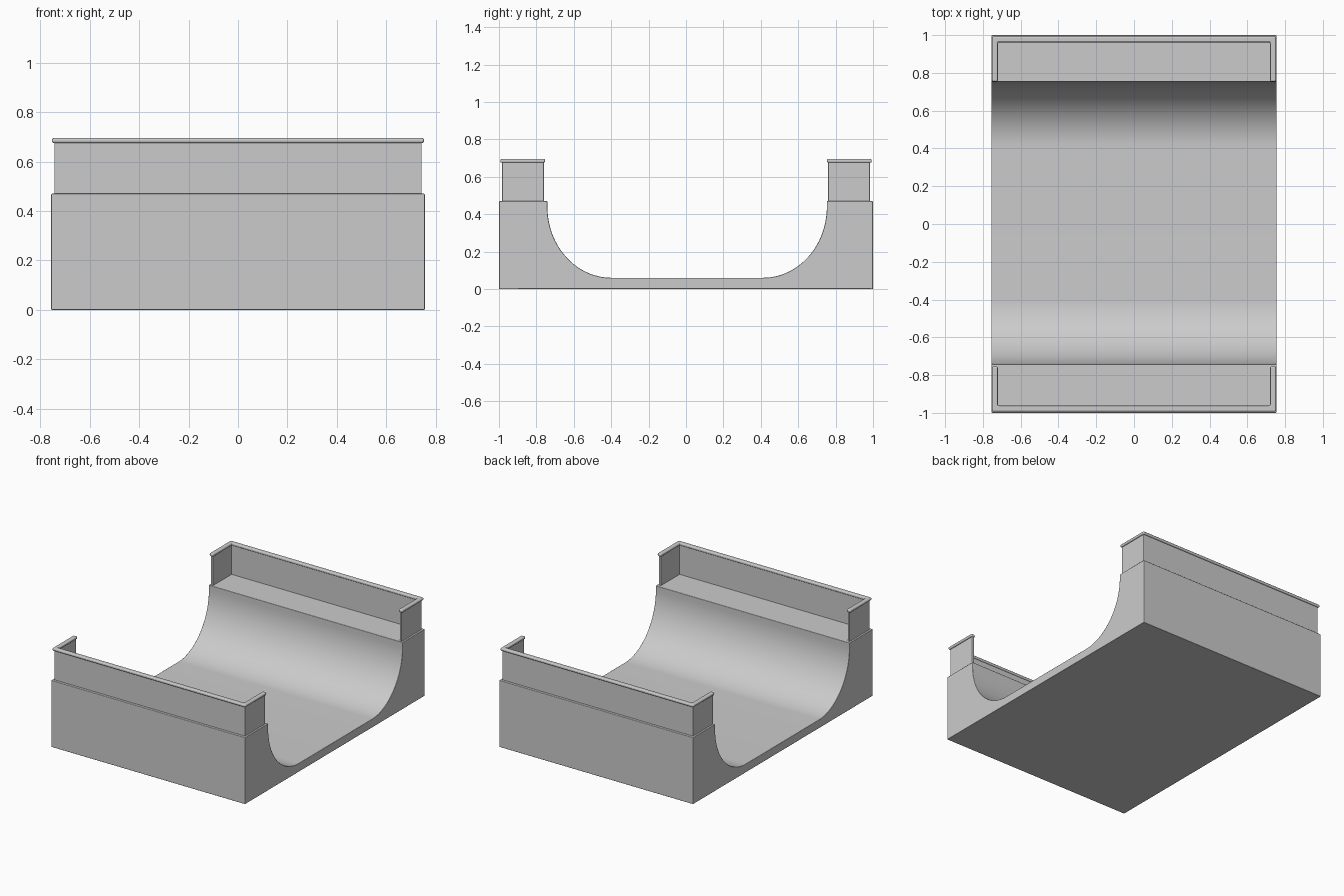
import bpy, bmesh, math
from mathutils import Vector

cube = bpy.data.objects.get("Cube")
if cube:
    bpy.data.objects.remove(cube, do_unlink=True)

# Single concrete colour
grey = bpy.data.materials.new("concrete_grey")
grey.use_nodes = True
grey.diffuse_color = (0.6, 0.6, 0.6, 1)
grey.node_tree.nodes["Principled BSDF"].inputs["Base Color"].default_value = (0.6, 0.6, 0.6, 1)


def prism(name, outline, offset, bevel, segments):
    """Extrude a closed outline along offset, then round its edges."""
    bm = bmesh.new()
    face = bm.faces.new([bm.verts.new(p) for p in outline])
    result = bmesh.ops.extrude_face_region(bm, geom=[face])
    moved = [v for v in result["geom"] if isinstance(v, bmesh.types.BMVert)]
    bmesh.ops.translate(bm, verts=moved, vec=Vector(offset))
    bmesh.ops.recalc_face_normals(bm, faces=bm.faces)
    mesh = bpy.data.meshes.new(name)
    bm.to_mesh(mesh)
    bm.free()
    mesh.materials.append(grey)
    obj = bpy.data.objects.new(name, mesh)
    bpy.context.collection.objects.link(obj)
    bpy.ops.object.select_all(action="DESELECT")
    obj.select_set(True)
    bpy.context.view_layer.objects.active = obj
    bpy.ops.object.shade_smooth_by_angle(angle=math.radians(30))
    mod = obj.modifiers.new("rounded_edges", "BEVEL")
    mod.width = bevel
    mod.segments = segments
    mod.limit_method = "ANGLE"
    mod.angle_limit = math.radians(40)
    mod.harden_normals = True
    return obj


# Ramp body: two quarter-ellipse transitions joined by a flat floor
HALF_WIDTH, DECK, FLOOR = 0.755, 0.47, 0.06
SHIFT = 0.006
STEPS = 32


def transition(side):
    points = [(side * 0.747 + SHIFT, DECK)]
    for i in range(STEPS + 1):
        a = math.pi / 2 * (1 - i / STEPS)
        points.append((side * (0.405 + 0.342 * math.sin(a)) + SHIFT,
                       0.44 - (0.44 - FLOOR) * math.cos(a)))
    return points


profile = [(-1, 0), (-1, DECK)] + transition(-1)
profile += transition(1)[::-1] + [(1, DECK), (1, 0)]
prism("ramp_body", [(-HALF_WIDTH, y, z) for y, z in profile],
      (2 * HALF_WIDTH, 0, 0), 0.004, 2)


def u_outline(side, x_out, y_out, thick, y_end, z):
    """U-shaped plan, open toward the ramp."""
    x_in, y_in = x_out - thick, y_out - thick
    plan = [(-x_out, y_end), (-x_out, y_out), (x_out, y_out), (x_out, y_end),
            (x_in, y_end), (x_in, y_in), (-x_in, y_in), (-x_in, y_end)]
    return [(x, side * y, z) for x, y in plan]


# Guard walls and rounded top rails around each deck
for side, label in ((-1, "front"), (1, "back")):
    prism(label + "_guard_wall", u_outline(side, 0.742, 0.983, 0.014, 0.76, DECK - 0.01),
          (0, 0, 0.225), 0.001, 1)
    prism(label + "_top_rail", u_outline(side, 0.752, 0.993, 0.031, 0.754, 0.675),
          (0, 0, 0.02), 0.008, 3)
